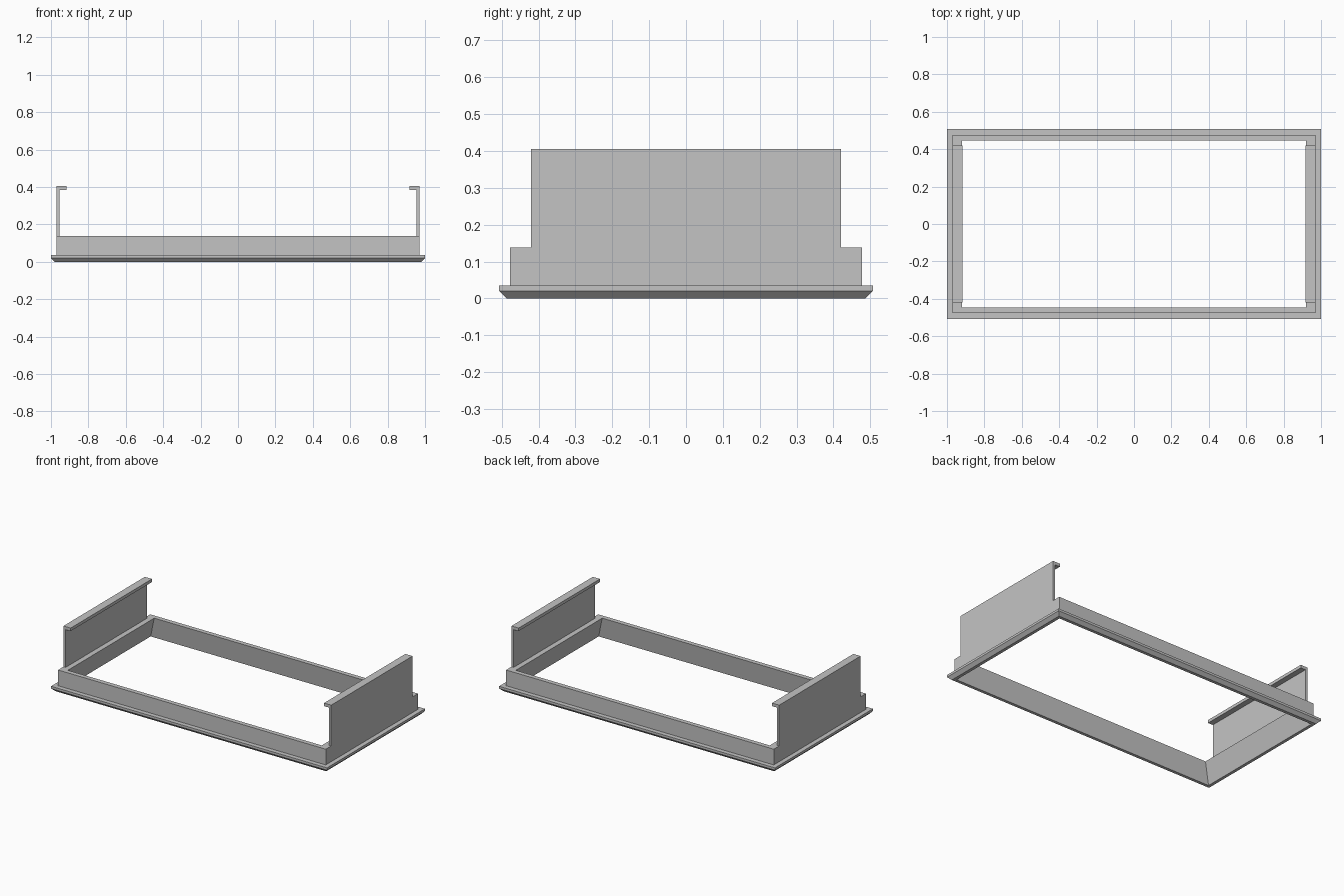
import bpy
import bmesh

cube = bpy.data.objects.get("Cube")
if cube:
    bpy.data.objects.remove(cube, do_unlink=True)

# Single plain grey finish
grey = bpy.data.materials.new("plain_grey")
grey.use_nodes = True
COLOUR = (0.55, 0.55, 0.55, 1)
grey.diffuse_color = COLOUR
grey.node_tree.nodes["Principled BSDF"].inputs["Base Color"].default_value = COLOUR

WALL_X, WALL_TOP = 0.97, 0.138


def finish(name, bm):
    bmesh.ops.recalc_face_normals(bm, faces=bm.faces)
    mesh = bpy.data.meshes.new(name)
    bm.to_mesh(mesh)
    bm.free()
    mesh.materials.append(grey)
    obj = bpy.data.objects.new(name, mesh)
    bpy.context.collection.objects.link(obj)


def rectangular_ring(name, section):
    """Sweep a closed section of (half width, half depth, height) round a rectangle."""
    bm = bmesh.new()
    loops = [[bm.verts.new((sx * x, sy * y, z))
              for sx, sy in ((-1, -1), (1, -1), (1, 1), (-1, 1))]
             for x, y, z in section]
    for a, b in zip(loops, loops[1:] + loops[:1]):
        for i in range(4):
            j = (i + 1) % 4
            bm.faces.new((a[i], a[j], b[j], b[i]))
    finish(name, bm)


def extruded_panel(name, profile, half_depth):
    """Extrude an (x, z) outline along y."""
    bm = bmesh.new()
    face = bm.faces.new([bm.verts.new((x, -half_depth, z)) for x, z in profile])
    result = bmesh.ops.extrude_face_region(bm, geom=[face])
    verts = [v for v in result["geom"] if isinstance(v, bmesh.types.BMVert)]
    bmesh.ops.translate(bm, verts=verts, vec=(0, 2 * half_depth, 0))
    finish(name, bm)


# Frame: chamfered flange, upright wall and tapered opening
rectangular_ring("frame", [
    (0.98, 0.487, 0),
    (1.0, 0.507, 0.02),
    (1.0, 0.507, 0.035),
    (WALL_X, 0.477, 0.035),
    (WALL_X, 0.477, WALL_TOP),
    (0.92, 0.447, WALL_TOP),
    (0.96, 0.467, 0),
])

# End panels with inward lips
bracket = [(WALL_X, WALL_TOP), (WALL_X, 0.405), (0.918, 0.405),
           (0.918, 0.385), (0.954, 0.385), (0.954, WALL_TOP)]
for side, sign in (("left", 1), ("right", -1)):
    extruded_panel(side + "_end_panel", [(sign * x, z) for x, z in bracket], 0.421)
